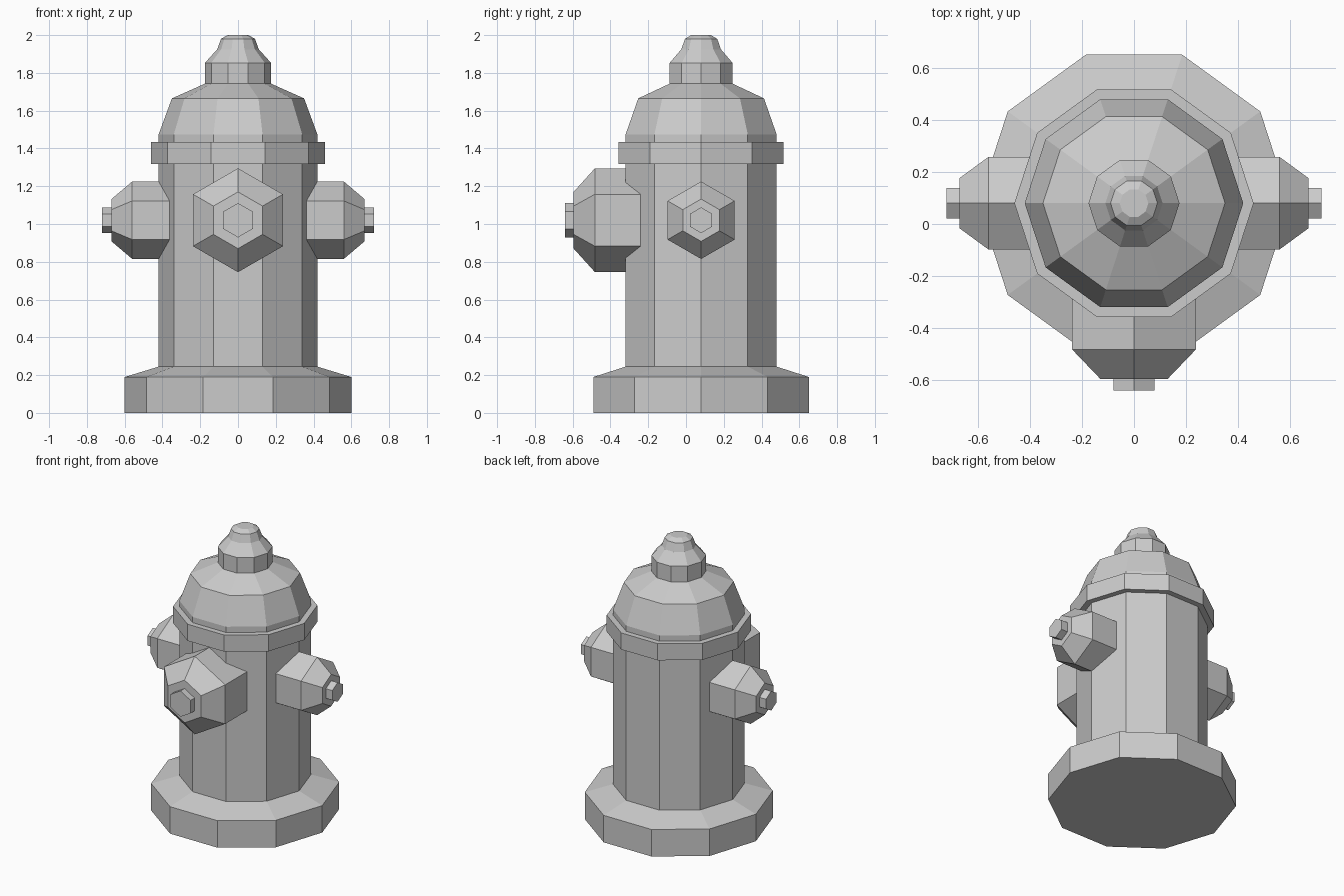
import bpy, bmesh
from math import cos, sin, pi
from mathutils import Matrix

if "Cube" in bpy.data.objects:
    bpy.data.objects.remove(bpy.data.objects["Cube"])

CY = 0.08      # y of the hydrant's main axis
NOZZLE_Z = 1.02


def lathe(name, profile, sides, matrix, start=0.0):
    """Closed flat-shaded solid: rings of (radius, height) around local z."""
    bm = bmesh.new()
    rings = [[bm.verts.new((r * cos(start + 2 * pi * i / sides),
                            r * sin(start + 2 * pi * i / sides), h))
              for i in range(sides)] for r, h in profile]
    for a, b in zip(rings, rings[1:]):
        for i in range(sides):
            j = (i + 1) % sides
            bm.faces.new((a[i], a[j], b[j], b[i]))
    bm.faces.new(rings[0][::-1])
    bm.faces.new(rings[-1])
    bm.transform(matrix)
    bm.normal_update()
    mesh = bpy.data.meshes.new(name)
    bm.to_mesh(mesh)
    bm.free()
    obj = bpy.data.objects.new(name, mesh)
    bpy.context.collection.objects.link(obj)
    return obj


# Ten-sided barrel with flared foot, collar, dome and top cap
axis = Matrix.Translation((0, CY, 0))
lathe("hydrant_body", [
    (0.60, 0), (0.60, 0.19), (0.42, 0.245),        # foot
    (0.42, 1.318), (0.46, 1.318), (0.46, 1.435),   # barrel and collar
    (0.42, 1.435), (0.42, 1.475), (0.35, 1.665),   # dome
    (0.175, 1.743), (0.175, 1.853),                # neck
    (0.11, 1.925), (0.09, 1.98), (0.055, 2.0),     # top cap
], 10, axis)


def nozzle(name, profile, turn):
    """Hexagonal outlet pointing to -y, turned about the main axis."""
    m = (Matrix.Translation((0, CY, NOZZLE_Z)) @ Matrix.Rotation(turn, 4, 'Z')
         @ Matrix.Rotation(pi / 2, 4, 'X'))
    return lathe(name, profile, 6, m, pi / 6)


# Large front outlet with bolt
nozzle("front_outlet", [(0.275, 0.2), (0.275, 0.562), (0.15, 0.675),
                        (0.091, 0.675), (0.091, 0.72)], 0)

# Smaller side outlets with bolts
for side, turn in (("right", pi / 2), ("left", -pi / 2)):
    nozzle(side + "_outlet", [(0.205, 0.25), (0.205, 0.56), (0.112, 0.67),
                              (0.068, 0.67), (0.068, 0.72)], turn)
